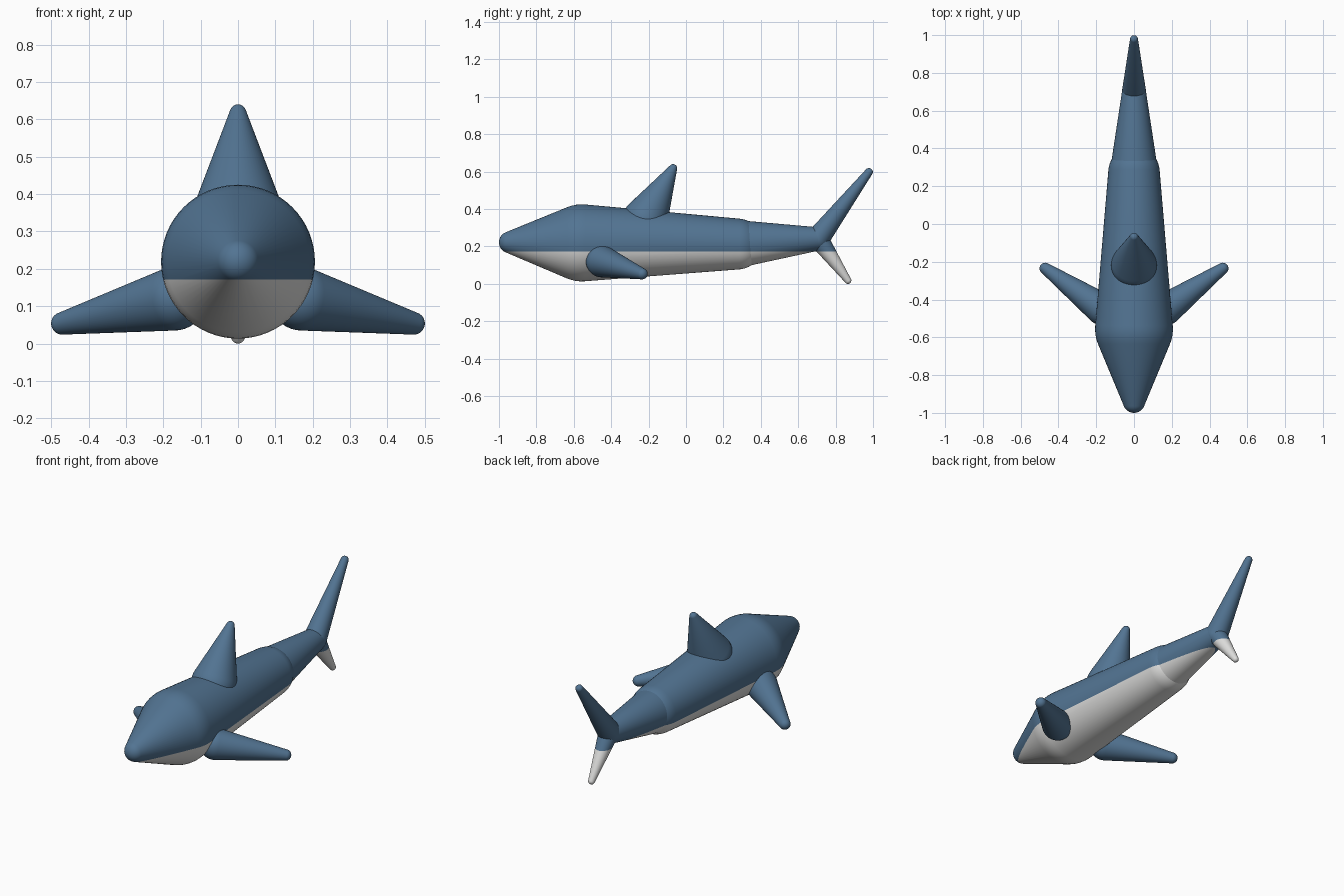
import bpy, bmesh, math
from mathutils import Vector

if "Cube" in bpy.data.objects:
    bpy.data.objects.remove(bpy.data.objects["Cube"])

def material(name, col):
    m = bpy.data.materials.new(name)
    m.diffuse_color = (*col, 1)
    m.use_nodes = True
    m.node_tree.nodes["Principled BSDF"].inputs["Base Color"].default_value = m.diffuse_color
    return m

BLUE = material("slate blue", (0.085, 0.175, 0.29))
WHITE = material("belly white", (0.74, 0.74, 0.73))
BELLY_Z = 0.172
SIDES = 64

def rounded_profile(spheres):
    """Outline (t, radius) of a chain of spheres joined by tangent cones."""
    angles = [math.pi]
    for (t0, r0), (t1, r1) in zip(spheres, spheres[1:]):
        angles.append(math.acos((r0 - r1) / (t1 - t0)))
    angles.append(0.0)
    pts = []
    for (t, r), a, b in zip(spheres, angles, angles[1:]):
        n = max(4, int(abs(a - b) / 0.12))
        pts += [(t + r * math.cos(a + (b - a) * i / n),
                 r * math.sin(a + (b - a) * i / n)) for i in range(n + 1)]
    return pts

def chain(name, start, end, spheres, two_tone=True):
    """Revolve the sphere chain round the line from start to end."""
    start, end = Vector(start), Vector(end)
    rot = (end - start).to_track_quat('Z', 'Y')
    bm = bmesh.new()
    prev = None
    for t, r in rounded_profile(spheres):
        if r < 1e-5:
            ring = [bm.verts.new(start + rot @ Vector((0, 0, t)))]
        else:
            ring = [bm.verts.new(start + rot @ Vector((r * math.cos(a), r * math.sin(a), t)))
                    for a in (2 * math.pi * k / SIDES for k in range(SIDES))]
        if prev:
            for k in range(SIDES):
                j = (k + 1) % SIDES
                if len(prev) == 1:
                    bm.faces.new((prev[0], ring[j], ring[k]))
                elif len(ring) == 1:
                    bm.faces.new((prev[k], prev[j], ring[0]))
                else:
                    bm.faces.new((prev[k], prev[j], ring[j], ring[k]))
        prev = ring
    # pale underside below a level line
    if two_tone:
        bmesh.ops.bisect_plane(bm, geom=bm.verts[:] + bm.edges[:] + bm.faces[:],
                               plane_co=(0, 0, BELLY_Z), plane_no=(0, 0, 1))
    for f in bm.faces:
        f.smooth = True
        f.material_index = int(two_tone and f.calc_center_median().z < BELLY_Z)
    bmesh.ops.recalc_face_normals(bm, faces=bm.faces[:])
    me = bpy.data.meshes.new(name)
    bm.to_mesh(me)
    bm.free()
    me.materials.append(BLUE)
    if two_tone:
        me.materials.append(WHITE)
    ob = bpy.data.objects.new(name, me)
    bpy.context.collection.objects.link(ob)
    return ob

def capsule(name, p0, r0, p1, r1, two_tone=True):
    length = (Vector(p1) - Vector(p0)).length
    return chain(name, p0, p1, [(0, r0), (length, r1)], two_tone)

# Body: nose, shoulders and rear in one chain
chain("body", (0, -0.942, 0.222), (0, 0.275, 0.213),
      [(0, 0.058), (0.385, 0.206), (1.217, 0.136)])

# Tail stem and the two tail lobes
capsule("tail_stem", (0, 0.30, 0.215), 0.123, (0, 0.70, 0.24), 0.063)
capsule("upper_tail_lobe", (0, 0.704, 0.241), 0.063, (0, 0.978, 0.598), 0.021)
capsule("lower_tail_lobe", (0, 0.712, 0.235), 0.053, (0, 0.866, 0.018), 0.018)

# Dorsal fin
capsule("dorsal_fin", (0, -0.22, 0.34), 0.121, (0, -0.069, 0.618), 0.022, False)

# Side fins
for side, label in ((1, "left"), (-1, "right")):
    capsule(label + "_side_fin", (side * 0.17, -0.45, 0.12), 0.085,
            (side * 0.47, -0.235, 0.054), 0.03, False)
